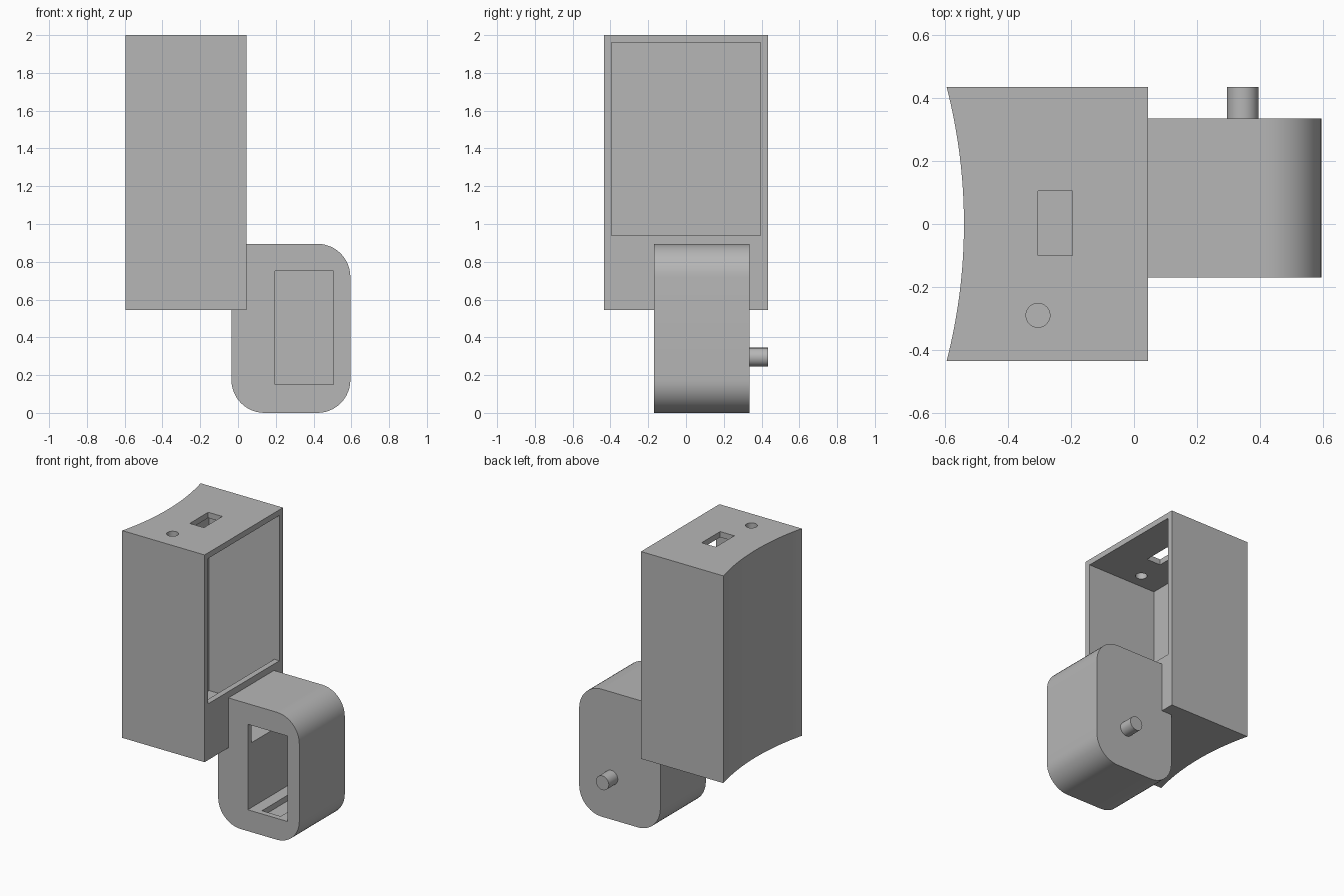
import bpy
import bmesh
import math
from mathutils import Matrix

cube = bpy.data.objects.get("Cube")
if cube:
    bpy.data.objects.remove(cube, do_unlink=True)

grey = bpy.data.materials.new("plain_grey")
grey.use_nodes = True
grey.diffuse_color = (0.47, 0.47, 0.47, 1)
grey.node_tree.nodes["Principled BSDF"].inputs["Base Color"].default_value = grey.diffuse_color


def add_object(name, bm):
    bmesh.ops.recalc_face_normals(bm, faces=bm.faces)
    mesh = bpy.data.meshes.new(name)
    bm.to_mesh(mesh)
    bm.free()
    mesh.materials.append(grey)
    obj = bpy.data.objects.new(name, mesh)
    bpy.context.collection.objects.link(obj)
    return obj


def prism(name, points, offset):
    """Extrude a closed 3D outline along an offset."""
    bm = bmesh.new()
    face = bm.faces.new([bm.verts.new(p) for p in points])
    ext = bmesh.ops.extrude_face_region(bm, geom=[face])
    verts = [g for g in ext["geom"] if isinstance(g, bmesh.types.BMVert)]
    bmesh.ops.translate(bm, verts=verts, vec=offset)
    return add_object(name, bm)


def box(name, x, y, z):
    points = [(x[0], y[0], z[0]), (x[1], y[0], z[0]), (x[1], y[1], z[0]), (x[0], y[1], z[0])]
    return prism(name, points, (0, 0, z[1] - z[0]))


def cylinder(name, radius, length, centre, turn=0):
    bm = bmesh.new()
    bmesh.ops.create_cone(bm, cap_ends=True, segments=40, radius1=radius, radius2=radius,
                          depth=length,
                          matrix=Matrix.Translation(centre) @ Matrix.Rotation(turn, 4, "X"))
    return add_object(name, bm)


def cut(target, cutter):
    mod = target.modifiers.new("cut", "BOOLEAN")
    mod.operation = "DIFFERENCE"
    mod.solver = "EXACT"
    mod.object = cutter
    bpy.context.view_layer.objects.active = target
    bpy.ops.object.modifier_apply(modifier=mod.name)
    bpy.data.objects.remove(cutter, do_unlink=True)


def smooth(obj):
    bpy.ops.object.select_all(action="DESELECT")
    obj.select_set(True)
    bpy.context.view_layer.objects.active = obj
    bpy.ops.object.shade_smooth_by_angle(angle=math.radians(30))


def arc(cx, cz, r, start, steps=12):
    angles = [math.radians(start + 90 * i / steps) for i in range(steps + 1)]
    return [(cx + r * math.cos(a), cz + r * math.sin(a)) for a in angles]


WALL = 0.04
LEFT, RIGHT, HALF = -0.595, 0.045, 0.435
BOTTOM, TOP = 0.545, 2.0
SAG = 0.055

# Housing with a concave rear side
R = (HALF ** 2 + SAG ** 2) / (2 * SAG)
half_angle = math.asin(HALF / R)
outline = [(RIGHT, -HALF, BOTTOM), (RIGHT, HALF, BOTTOM)]
for i in range(33):
    a = half_angle * (1 - i / 16)
    outline.append((LEFT + SAG - R + R * math.cos(a), R * math.sin(a), BOTTOM))
# The arc must hollow the side inward
housing = prism("housing", outline, (0, 0, TOP - BOTTOM))

# Hollow interior, large window, top slot and pin hole
inner = HALF - WALL
cut(housing, box("cavity", (LEFT + SAG + WALL, RIGHT - WALL), (-inner, inner),
                 (BOTTOM + WALL, TOP - WALL)))
cut(housing, box("window", (-0.2, 0.2), (-inner, inner), (0.94, TOP - WALL)))
cut(housing, box("slot", (-0.305, -0.195), (-0.1, 0.105), (1.9, 2.1)))
cut(housing, cylinder("pin_hole", 0.038, 0.2, (-0.305, -0.29, 2.0)))

# Rounded grip block, notched around the housing corner
r = 0.175
profile = arc(0.595 - r, r, r, -90) + arc(0.595 - r, 0.895 - r, r, 0)
profile += [(0.02, 0.895), (0.02, 0.565), (-0.035, 0.565)]
profile += arc(-0.035 + r, r, r, 180)
grip = prism("grip", [(x, -0.17, z) for x, z in profile], (0, 0.505, 0))

# Front pocket, shallow floor recess and passage into the housing
cut(grip, box("pocket", (0.195, 0.505), (-0.3, 0.295), (0.15, 0.75)))
cut(grip, box("floor_recess", (0.277, 0.423), (-0.13, 0.29), (0.11, 0.2)))
for part in (grip, housing):
    cut(part, box("passage", (-0.1, 0.25), (-0.13, 0.29), (0.605, 0.745)))

# Round peg on the back of the grip
peg = cylinder("peg", 0.05, 0.12, (0.345, 0.375, 0.295), math.pi / 2)

for part in (housing, grip, peg):
    smooth(part)
